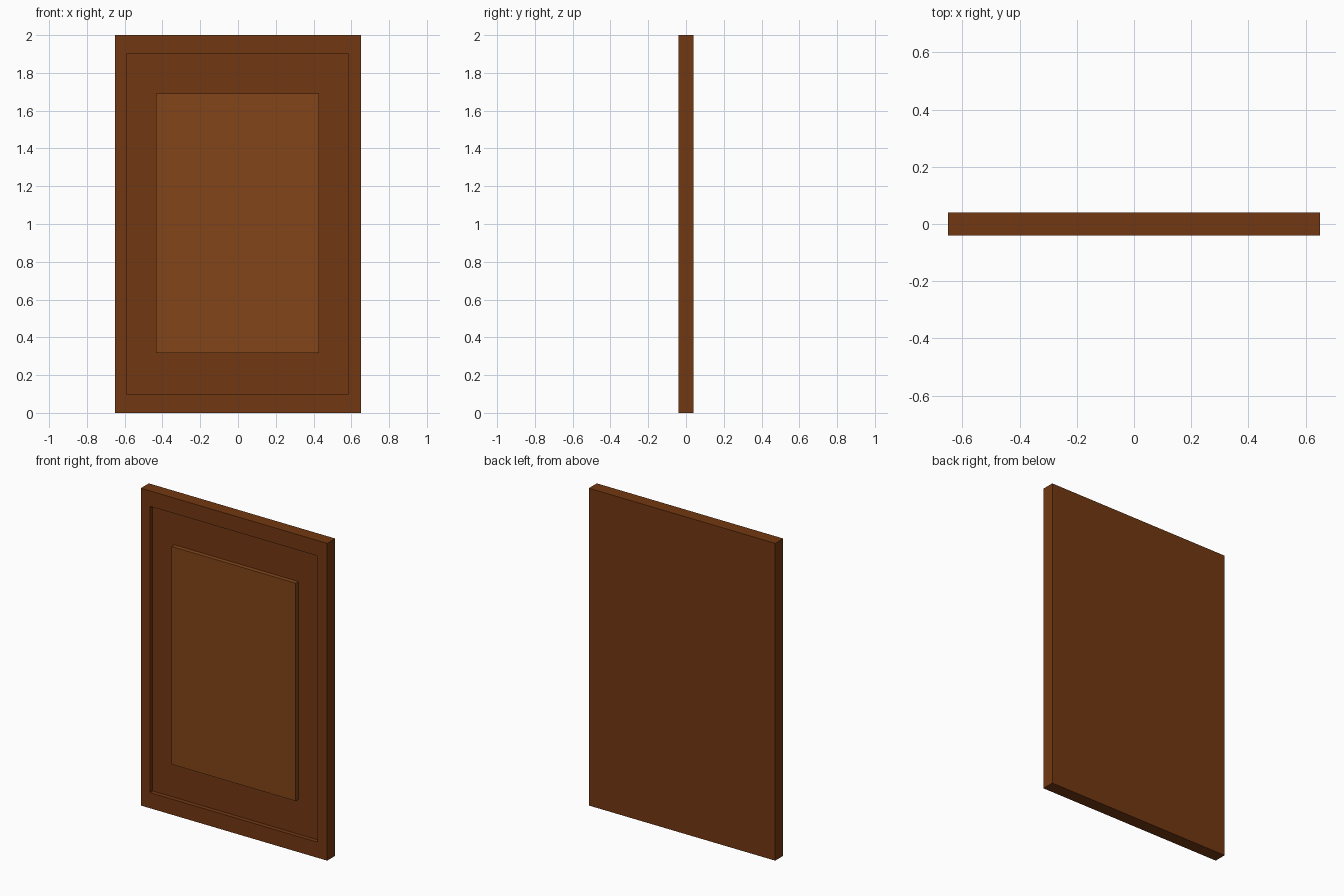
import bpy, bmesh
from mathutils import Vector

if "Cube" in bpy.data.objects:
    bpy.data.objects.remove(bpy.data.objects["Cube"])


def material(name, rgb):
    m = bpy.data.materials.new(name)
    m.diffuse_color = (*rgb, 1)
    m.use_nodes = True
    m.node_tree.nodes["Principled BSDF"].inputs["Base Color"].default_value = m.diffuse_color
    return m


wood = material("dark_wood", (0.17, 0.039, 0.006))
panel_wood = material("panel_wood", (0.225, 0.060, 0.010))

# Nested rectangles from the back to the raised panel: x0, x1, z0, z1, y
RINGS = [
    (-0.65, 0.65, 0.0, 2.0, 0.04),          # back
    (-0.65, 0.65, 0.0, 2.0, -0.04),         # front of frame
    (-0.587, 0.582, 0.098, 1.903, -0.04),   # recess rim
    (-0.587, 0.582, 0.098, 1.903, -0.012),  # recess floor
    (-0.435, 0.43, 0.317, 1.69, -0.012),    # panel foot
    (-0.435, 0.43, 0.317, 1.69, -0.04),     # panel front
]


def whole_door():
    bm = bmesh.new()
    loops = [[bm.verts.new(p) for p in ((a, y, c), (b, y, c), (b, y, d), (a, y, d))]
             for a, b, c, d, y in RINGS]
    for i in range(len(loops) - 1):
        for k in range(4):
            n = (k + 1) % 4
            f = bm.faces.new((loops[i][k], loops[i][n], loops[i + 1][n], loops[i + 1][k]))
            f.material_index = int(i == 4)
    bm.faces.new(loops[0])
    bm.faces.new(loops[-1]).material_index = 1
    bmesh.ops.recalc_face_normals(bm, faces=bm.faces)
    return bm


# Crack lines on the front, as two (x, z) points each
lower = ((-0.65, 0.51), (0.65, 0.45))
slant = ((-0.65, 1.565), (0.65, 0.625))
mid = ((-0.43, 0.50), (0.05, 1.045))
upper_right = ((0.04, 1.065), (0.65, 1.915))
upper_left = ((-0.14, 1.195), (-0.025, 2.0))
foot = ((-0.02, 0.48), (0.06, 0.0))


def cut(bm, line, side):
    # Keep the part on the given side (+1 = above, or left of, the line) and cap it
    (x0, z0), (x1, z1) = line
    n = Vector((z1 - z0, 0, x0 - x1)).normalized()   # points below / right
    if line is foot:
        n = -n
    geom = bm.verts[:] + bm.edges[:] + bm.faces[:]
    res = bmesh.ops.bisect_plane(bm, geom=geom, dist=1e-6, plane_co=(x0, 0, z0),
                                 plane_no=n * side, clear_outer=True)
    edges = [e for e in res["geom_cut"] if isinstance(e, bmesh.types.BMEdge)]
    bmesh.ops.triangle_fill(bm, edges=edges, use_beauty=True)
    bmesh.ops.recalc_face_normals(bm, faces=bm.faces)


# Broken pieces of the door, each bounded by its cracks
PIECES = {
    "bottom_left_piece": [(lower, -1), (foot, 1)],
    "bottom_right_piece": [(lower, -1), (foot, -1)],
    "middle_left_piece": [(lower, 1), (slant, -1), (mid, 1)],
    "middle_right_piece": [(lower, 1), (slant, -1), (mid, -1)],
    "top_left_piece": [(slant, 1), (upper_left, 1)],
    "top_middle_piece": [(slant, 1), (upper_left, -1), (upper_right, 1)],
    "right_piece": [(slant, 1), (upper_right, -1)],
}

for name, cuts in PIECES.items():
    bm = whole_door()
    for line, side in cuts:
        cut(bm, line, side)
    mesh = bpy.data.meshes.new(name)
    bm.to_mesh(mesh)
    bm.free()
    mesh.materials.append(wood)
    mesh.materials.append(panel_wood)
    bpy.context.collection.objects.link(bpy.data.objects.new(name, mesh))
